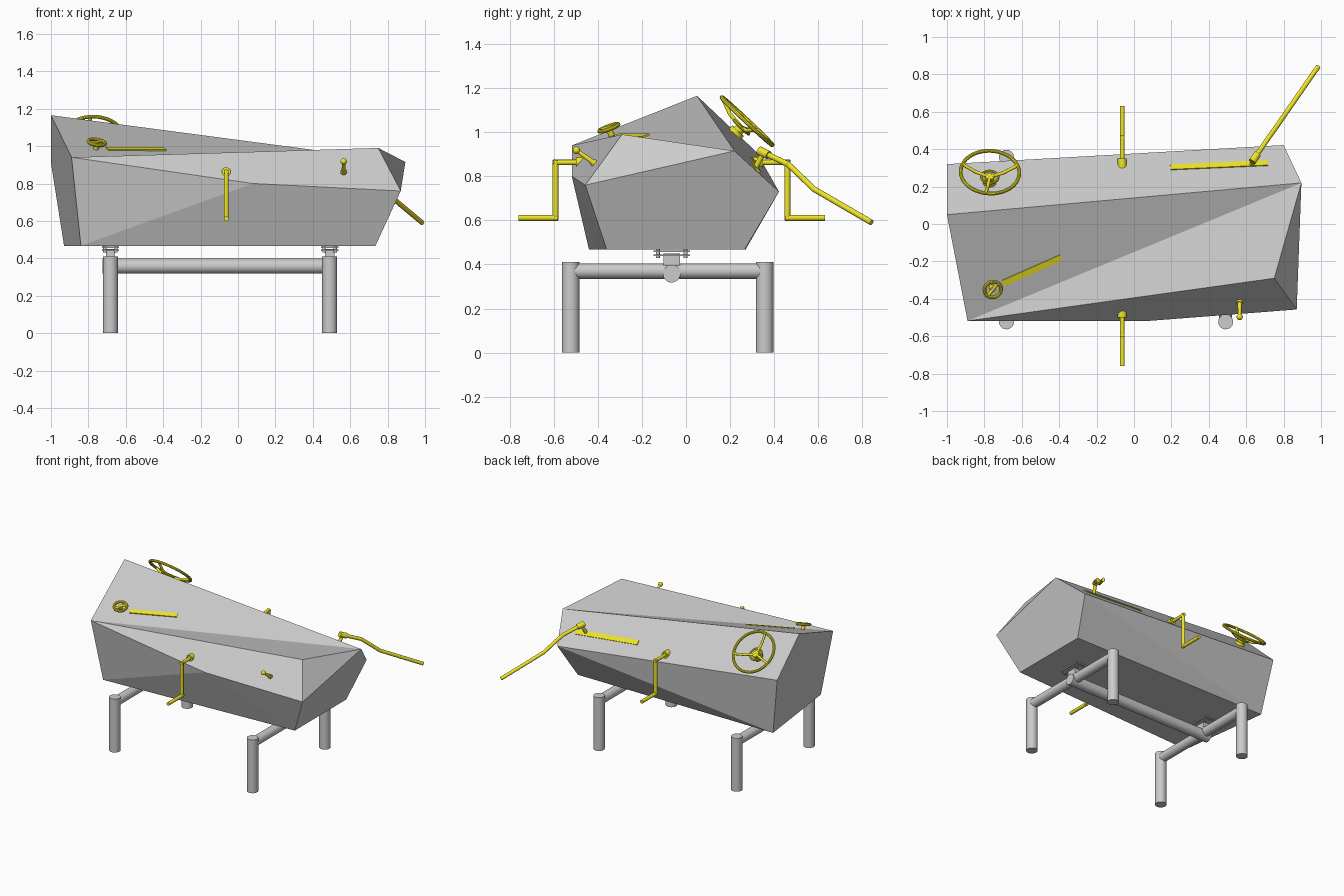
import bpy, bmesh, math
from mathutils import Vector, Matrix

if "Cube" in bpy.data.objects:
    bpy.data.objects.remove(bpy.data.objects["Cube"])

yellow = bpy.data.materials.new("yellow")
yellow.diffuse_color = (0.86, 0.78, 0.02, 1)
yellow.use_nodes = True
yellow.node_tree.nodes["Principled BSDF"].inputs["Base Color"].default_value = yellow.diffuse_color


def finish(name, bm, mat=None, smooth=True):
    bmesh.ops.recalc_face_normals(bm, faces=bm.faces)
    me = bpy.data.meshes.new(name)
    bm.to_mesh(me)
    bm.free()
    ob = bpy.data.objects.new(name, me)
    bpy.context.collection.objects.link(ob)
    if mat:
        me.materials.append(mat)
    if smooth:
        bpy.ops.object.select_all(action='DESELECT')
        ob.select_set(True)
        bpy.context.view_layer.objects.active = ob
        bpy.ops.object.shade_smooth_by_angle(angle=math.radians(35))
    return ob


def add_rod(bm, a, b, r, r2=None, seg=20):
    a, b = Vector(a), Vector(b)
    d = b - a
    m = Matrix.Translation((a + b) / 2) @ d.to_track_quat('Z', 'Y').to_matrix().to_4x4()
    bmesh.ops.create_cone(bm, cap_ends=True, segments=seg, radius1=r,
                          radius2=r if r2 is None else r2, depth=d.length, matrix=m)


def add_ball(bm, p, r):
    bmesh.ops.create_uvsphere(bm, u_segments=16, v_segments=10, radius=r,
                              matrix=Matrix.Translation(p))


def add_box(bm, m, size):
    bmesh.ops.create_cube(bm, size=1, matrix=m @ Matrix.Diagonal((*size, 1)))


def add_ring(bm, m, R, r, n=40, k=10):
    rows = [[bm.verts.new(m @ Vector(((R + r * math.cos(v)) * math.cos(u),
                                      (R + r * math.cos(v)) * math.sin(u), r * math.sin(v))))
             for v in (j * math.tau / k for j in range(k))]
            for u in (i * math.tau / n for i in range(n))]
    for i in range(n):
        for j in range(k):
            p, q = rows[i], rows[(i + 1) % n]
            bm.faces.new((p[j], q[j], q[(j + 1) % k], p[(j + 1) % k]))


def plane_frame(origin, normal, along=(1, 0, 0)):
    z = Vector(normal).normalized()
    x = Vector(along)
    x = (x - z * x.dot(z)).normalized()
    y = z.cross(x)
    m = Matrix((x, y, z)).transposed().to_4x4()
    return Matrix.Translation(origin) @ m


# Faceted body
P = dict(A=(-1, .05, 1.165), B=(-.89, -.518, .94), C=(.08, -.518, .80), D=(.87, -.457, .76),
         E=(.75, -.29, .99), F=(.895, .22, .915), G=(.80, .422, .73), H=(-1, .32, .91),
         I=(-.84, -.44, .467), J=(.735, -.36, .467), K=(.735, .265, .467), L=(-.93, .27, .467))
bm = bmesh.new()
V = {k: bm.verts.new(p) for k, p in P.items()}
for f in "ABF BEF AFGH BCE CDE DFE BIC CIJ CJD DJKGF HGL GKL AHLIB IJKL".split():
    bm.faces.new([V[c] for c in f])
finish("body", bm, smooth=False)

# Stand: legs, cross beams, long beam and mounting plates
XS, YS, YM = (-.682, .49), (-.523, .357), -.065
for i, x in enumerate(XS):
    for j, y in enumerate(YS):
        bm = bmesh.new()
        add_rod(bm, (x, y, 0), (x, y, .41), .04, seg=32)
        finish(f"{('left', 'right')[i]}_{('front', 'back')[j]}_leg", bm)
    bm = bmesh.new()
    add_rod(bm, (x, YS[0], .37), (x, YS[1], .37), .035, seg=32)
    finish("cross_beam", bm)
    bm = bmesh.new()
    add_box(bm, Matrix.Translation((x, YM, .415)), (.05, .075, .07))
    for z in (.442, .460):
        add_box(bm, Matrix.Translation((x, YM, z)), (.092, .165, .008))
    for sx in (-.03, .03):
        for sy in (-.063, .063):
            add_rod(bm, (x + sx, YM + sy, .43), (x + sx, YM + sy, .468), .009, seg=12)
    finish("mount", bm)
bm = bmesh.new()
add_rod(bm, (-.725, YM, .358), (.53, YM, .358), .04, seg=32)
finish("long_beam", bm)

# Hand cranks on both long sides
for name, s, y0, y1, y2 in (("front_crank", -1, -.45, -.592, -.76), ("back_crank", 1, .30, .46, .63)):
    x = -.063
    bm = bmesh.new()
    add_rod(bm, (x, y0, .863), (x, y1 + s * .012, .863), .012)
    add_rod(bm, (x, y0, .863), (x, y0 + s * .05, .863), .024)
    add_rod(bm, (x, y1, .873), (x, y1, .602), .013)
    add_rod(bm, (x, y1 - s * .012, .611), (x, y2, .611), .013)
    finish(name, bm, yellow)

# Steering wheel, parallel to the sloping back face
n_back = Vector((.034, .685, .727)).normalized()
c = Vector((-.77, .277, 1.05))
m = plane_frame(c, n_back)
bm = bmesh.new()
add_ring(bm, m, .157, .010)
hub = -.038
add_ring(bm, m @ Matrix.Translation((0, 0, hub)), .045, .007, 28)
add_rod(bm, m @ Vector((0, 0, -.10)), m @ Vector((0, 0, hub + .008)), .024)
add_rod(bm, m @ Vector((0, 0, -.085)), m @ Vector((0, 0, -.06)), .036)
for a in (20, 160, 262):
    d = Vector((math.cos(math.radians(a)), math.sin(math.radians(a)), 0))
    k1, k2 = d * .08, d * .155
    k1.z = hub + .008
    add_rod(bm, m @ Vector((0, 0, hub)), m @ k1, .009, seg=12)
    add_rod(bm, m @ k1, m @ k2, .009, seg=12)
    add_ball(bm, m @ k1, .009)
finish("steering_wheel", bm, yellow)

# Small valve wheel on the top face
n_top = Vector((.153, -.337, .929)).normalized()
m = plane_frame((-.755, -.350, 1.02), n_top)
bm = bmesh.new()
add_ring(bm, m, .045, .010, 32)
d = Vector((math.cos(.9), math.sin(.9), 0)) * .045
add_rod(bm, m @ -d, m @ d, .009, seg=12)
add_rod(bm, m @ Vector((0, 0, -.05)), m @ Vector((0, 0, .004)), .014)
finish("valve_wheel", bm, yellow)

# Flat guide strips on the top and back faces
for name, a, b, n, w in (("top_strip", (-.70, -.316, .984), (-.39, -.18, .983), n_top, .035),
                         ("back_strip", (.195, .302, .872), (.715, .325, .826), n_back, .036)):
    a, b = Vector(a), Vector(b)
    bm = bmesh.new()
    add_box(bm, plane_frame((a + b) / 2, n, b - a), ((b - a).length, w, .010))
    finish(name, bm, yellow)

# Long bent lever with its pivot post
path = [Vector(p) for p in ((.645, .352, .907), (.722, .465, .853), (.755, .51, .81),
                            (.803, .58, .742), (.985, .842, .59))]
bm = bmesh.new()
for a, b in zip(path, path[1:]):
    add_rod(bm, a, b, .013)
for p in path[1:-1]:
    add_ball(bm, p, .013)
d = (path[1] - path[0]).normalized()
add_rod(bm, path[0] - d * .025, path[0] + d * .03, .02)
add_rod(bm, (.625, .305, .82), path[0], .012)
finish("long_lever", bm, yellow)

# Small toggle on the front right
a, b = Vector((.565, -.40, .848)), Vector((.565, -.497, .918))
bm = bmesh.new()
add_rod(bm, a, b, .013, .008)
add_ball(bm, b, .017)
add_rod(bm, a, a.lerp(b, .25), .017)
finish("toggle", bm, yellow)
